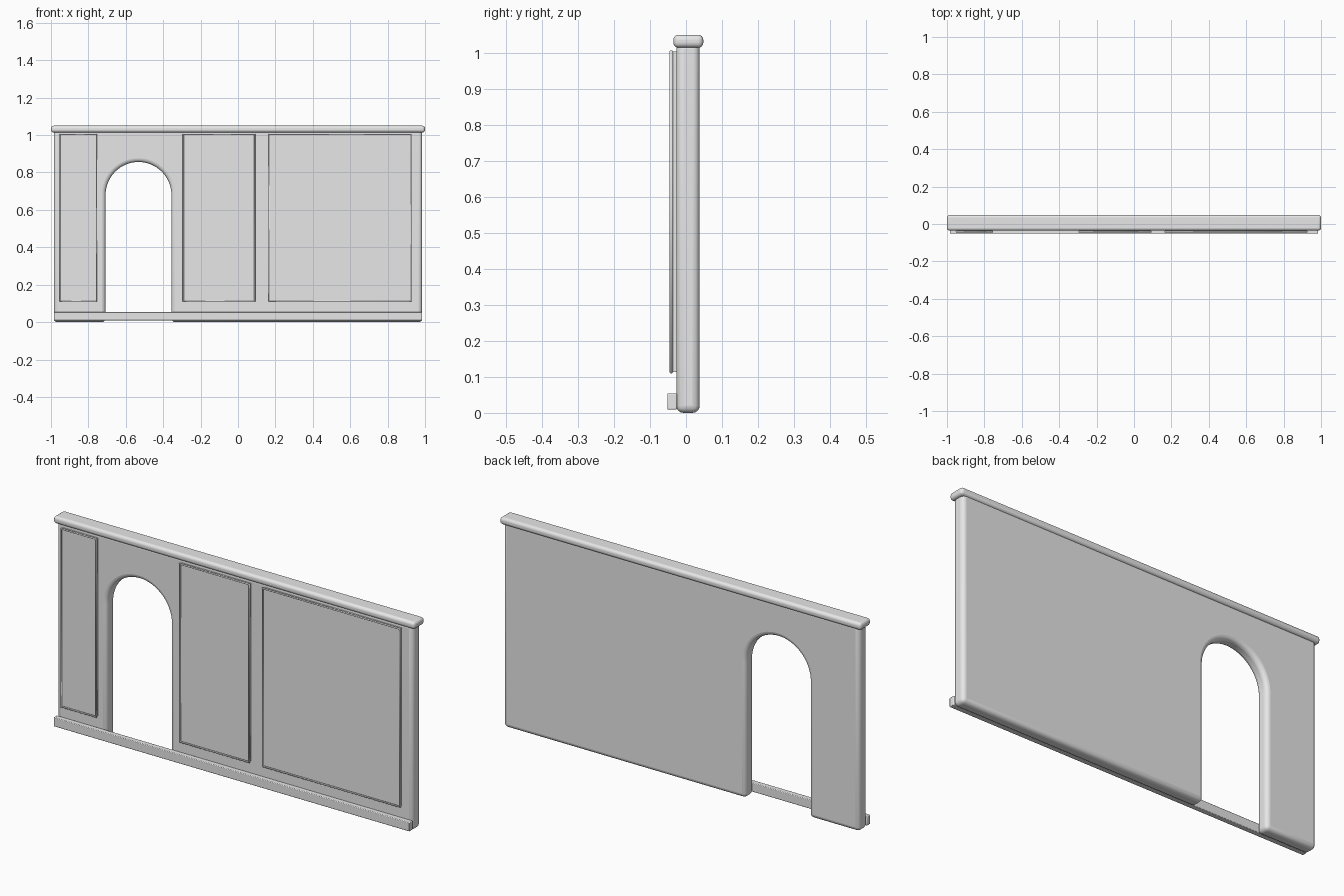
import bpy, bmesh, math
from mathutils import Vector

cube = bpy.data.objects.get("Cube")
if cube:
    bpy.data.objects.remove(cube, do_unlink=True)

grey = bpy.data.materials.new("plaster_grey")
grey.use_nodes = True
colour = (0.8, 0.8, 0.8, 1)
grey.diffuse_color = colour
grey.node_tree.nodes["Principled BSDF"].inputs["Base Color"].default_value = colour


def finish(name, bm, bevel=0, segments=4):
    """Turn a bmesh into a smooth-shaded object with rounded edges."""
    bmesh.ops.recalc_face_normals(bm, faces=bm.faces)
    mesh = bpy.data.meshes.new(name)
    bm.to_mesh(mesh)
    bm.free()
    mesh.materials.append(grey)
    obj = bpy.data.objects.new(name, mesh)
    bpy.context.collection.objects.link(obj)
    if bevel:
        mod = obj.modifiers.new("rounded_edges", "BEVEL")
        mod.width, mod.segments = bevel, segments
        mod.limit_method, mod.angle_limit = "ANGLE", math.radians(40)
    bpy.ops.object.select_all(action="DESELECT")
    obj.select_set(True)
    bpy.context.view_layer.objects.active = obj
    bpy.ops.object.shade_smooth_by_angle(angle=math.radians(35))
    return obj


def box(name, low, high, bevel=0, segments=4):
    low, high = Vector(low), Vector(high)
    bm = bmesh.new()
    bmesh.ops.create_cube(bm, size=1)
    bmesh.ops.scale(bm, vec=high - low, verts=bm.verts)
    bmesh.ops.translate(bm, vec=(low + high) / 2, verts=bm.verts)
    return finish(name, bm, bevel, segments)


# Wall outline with an arched doorway cut up from the floor
FRONT, BACK, HALF, TOP = -0.027, 0.038, 0.985, 1.03
door_x, door_r, spring = -0.532, 0.176, 0.68
outline = [(-HALF, 0), (door_x - door_r, 0)]
for i in range(33):
    a = math.pi * (1 - i / 32)
    outline.append((door_x + door_r * math.cos(a), spring + door_r * math.sin(a)))
outline += [(door_x + door_r, 0), (HALF, 0), (HALF, TOP), (-HALF, TOP)]

bm = bmesh.new()
face = bm.faces.new([bm.verts.new((x, FRONT, z)) for x, z in outline])
new = bmesh.ops.extrude_face_region(bm, geom=[face])["geom"]
bmesh.ops.translate(bm, vec=(0, BACK - FRONT, 0),
                    verts=[v for v in new if isinstance(v, bmesh.types.BMVert)])
finish("wall", bm, 0.02)

# Coping along the top and skirting along the front foot
box("top_coping", (-1, -0.035, 1.014), (1, 0.048, 1.05), 0.014)
box("front_skirting", (-HALF, -0.052, 0.009), (HALF, -0.025, 0.054), 0.003, 2)

# Raised panels, each edged with a thin bead moulding
LOW, HIGH, BEAD = 0.113, 1.003, 0.005
for side, x0, x1 in (("right", -0.95, -0.757), ("middle", -0.293, 0.09),
                     ("left", 0.166, 0.925)):
    box(side + "_panel", (x0, -0.036, LOW), (x1, -0.025, HIGH))
    curve = bpy.data.curves.new(side + "_bead", "CURVE")
    curve.dimensions = "3D"
    curve.bevel_depth, curve.bevel_resolution = BEAD, 2
    spline = curve.splines.new("POLY")
    spline.points.add(3)
    spline.use_cyclic_u = True
    corners = [(x0, LOW), (x1, LOW), (x1, HIGH), (x0, HIGH)]
    for point, (x, z) in zip(spline.points, corners):
        point.co = (x, -0.041, z, 1)
    curve.materials.append(grey)
    bead = bpy.data.objects.new(side + "_bead", curve)
    bpy.context.collection.objects.link(bead)
